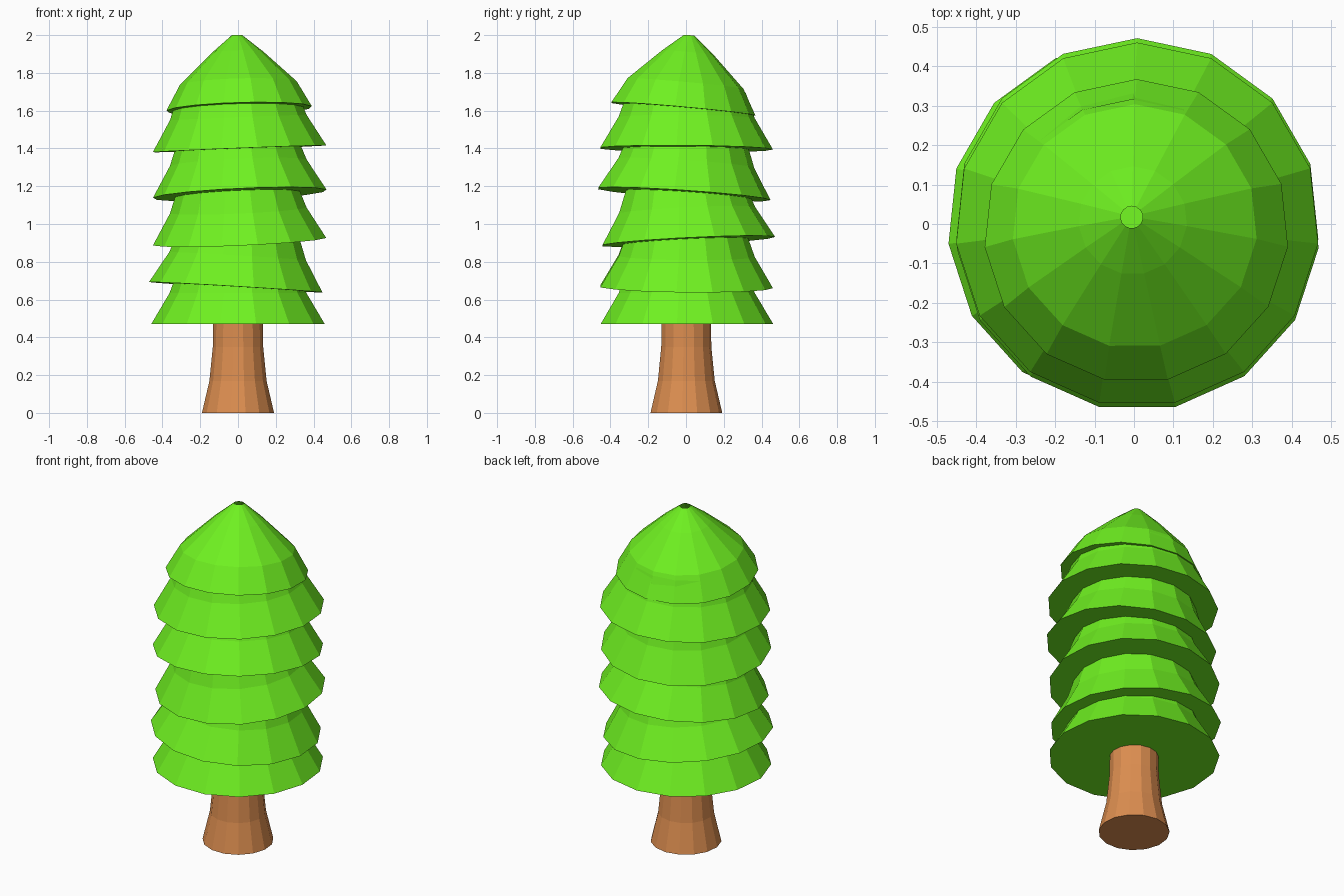
import bpy, bmesh, math
from mathutils import Vector

if "Cube" in bpy.data.objects:
    bpy.data.objects.remove(bpy.data.objects["Cube"])

SIDES = 15


def material(name, rgb):
    mat = bpy.data.materials.new(name)
    mat.diffuse_color = (*rgb, 1)
    mat.use_nodes = True
    mat.node_tree.nodes["Principled BSDF"].inputs["Base Color"].default_value = mat.diffuse_color
    return mat


def lathe(name, profile, mat):
    """Faceted solid of revolution from (radius, z) points, closed below and open on top."""
    bm = bmesh.new()
    rings = []
    for r, z in profile:
        angles = [math.pi / 2 + 2 * math.pi * i / SIDES for i in range(SIDES)]
        rings.append([bm.verts.new((r * math.cos(a), r * math.sin(a), z)) for a in angles])
    for low, high in zip(rings, rings[1:]):
        for i in range(SIDES):
            j = (i + 1) % SIDES
            bm.faces.new((low[i], low[j], high[j], high[i]))
    bm.faces.new(rings[0][::-1])
    mesh = bpy.data.meshes.new(name)
    bm.to_mesh(mesh)
    bm.free()
    mesh.materials.append(mat)
    obj = bpy.data.objects.new(name, mesh)
    bpy.context.collection.objects.link(obj)
    return obj


green = material("leaf_green", (0.16, 0.88, 0.015))
brown = material("bark_brown", (0.72, 0.27, 0.08))

# Flared trunk, running up into the lowest tier
lathe("trunk", [(0.192, 0), (0.152, 0.17), (0.134, 0.35), (0.132, 0.52)], brown)

# Foliage tiers: rim height, slope along x, slope along y
PIVOT = 0.2
skirt = [(0.462, 0), (0.364, 0.165), (0.335, 0.245), (0.315, 0.3)]
crown = [(0.387, 0), (0.311, 0.135), (0.138, 0.30), (0.028, 0.392)]
tiers = [
    (0.47, 0, 0),
    (0.665, -0.06, -0.01),
    (0.908, 0.043, 0.05),
    (1.157, 0.047, -0.068),
    (1.398, 0.04, -0.008),
    (1.608, 0.03, -0.09),
]
for n, (z, sx, sy) in enumerate(tiers):
    top = n == len(tiers) - 1
    profile = [(r, h - PIVOT) for r, h in (crown if top else skirt)]
    tier = lathe("crown_tier" if top else f"foliage_tier_{n + 1}", profile, green)
    tier.location.z = z + PIVOT
    tilt = Vector((0, 0, 1)).rotation_difference(Vector((-sx, -sy, 1)))
    tier.rotation_euler = tilt.to_euler()
